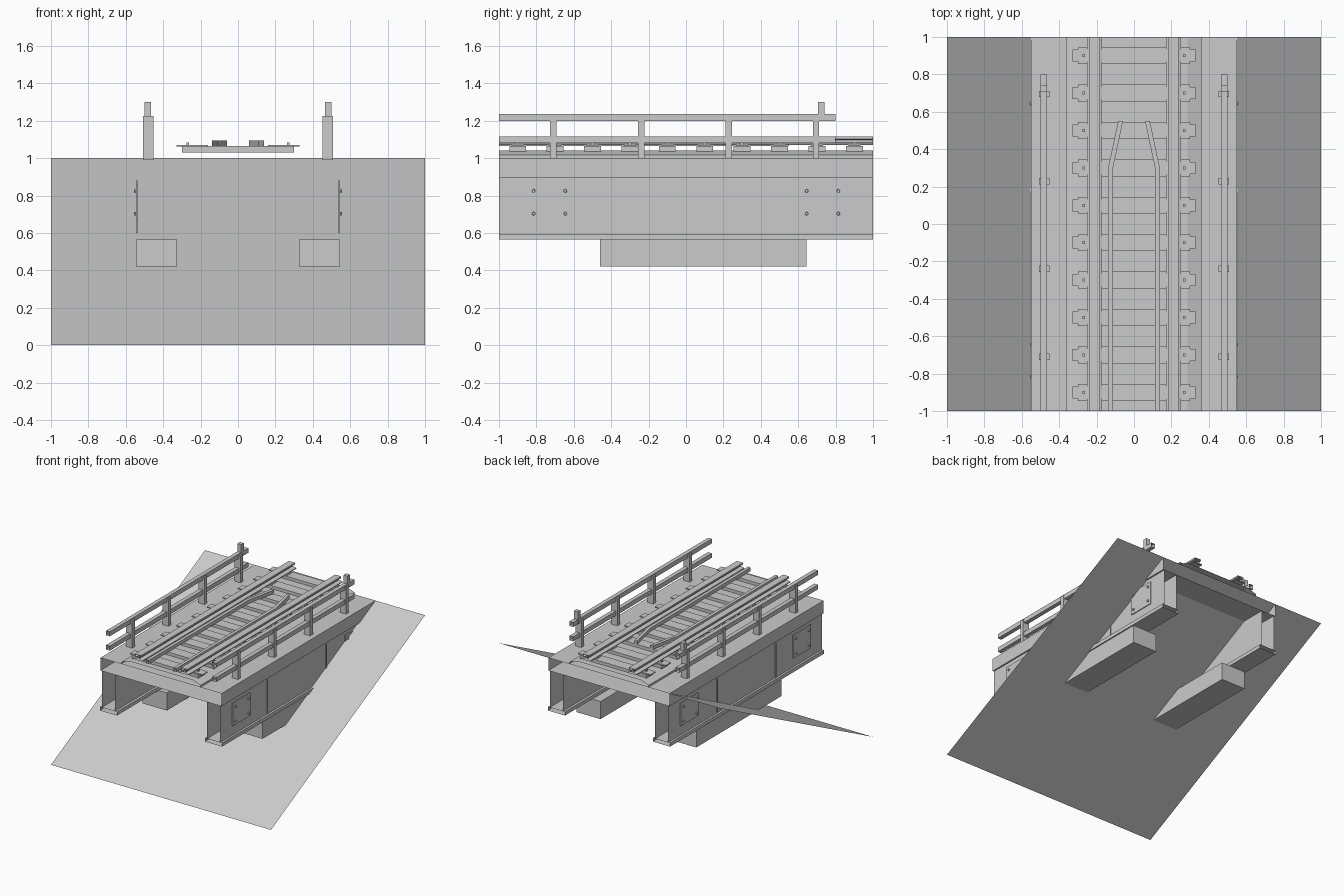
import bpy, bmesh
from mathutils import Vector, Matrix

cube = bpy.data.objects.get("Cube")
if cube:
    bpy.data.objects.remove(cube, do_unlink=True)

grey = bpy.data.materials.new("plain grey")
grey.use_nodes = True
colour = (0.6, 0.6, 0.6, 1)
grey.diffuse_color = colour
grey.node_tree.nodes["Principled BSDF"].inputs["Base Color"].default_value = colour


def finish(name, bm):
    bmesh.ops.recalc_face_normals(bm, faces=bm.faces)
    mesh = bpy.data.meshes.new(name)
    bm.to_mesh(mesh)
    bm.free()
    mesh.materials.append(grey)
    ob = bpy.data.objects.new(name, mesh)
    bpy.context.collection.objects.link(ob)
    return ob


def add_box(bm, x0, x1, y0, y1, z0, z1):
    centre = Vector((x0 + x1, y0 + y1, z0 + z1)) / 2
    size = Matrix.Diagonal((x1 - x0, y1 - y0, z1 - z0, 1))
    bmesh.ops.create_cube(bm, size=1, matrix=Matrix.Translation(centre) @ size)


def boxes(name, items):
    bm = bmesh.new()
    for item in items:
        add_box(bm, *item)
    return finish(name, bm)


def tube(name, profile, y0=-1, y1=1):
    """Open-ended section running along y."""
    bm = bmesh.new()
    a = [bm.verts.new((x, y0, z)) for x, z in profile]
    b = [bm.verts.new((x, y1, z)) for x, z in profile]
    for i in range(len(a)):
        j = (i + 1) % len(a)
        bm.faces.new((a[i], a[j], b[j], b[i]))
    return finish(name, bm)


def rect(x0, x1, z0, z1):
    return [(x0, z0), (x1, z0), (x1, z1), (x0, z1)]


def mirror(ob):
    mod = ob.modifiers.new("other side", 'MIRROR')
    mod.use_mirror_merge = False
    return ob


# Sloping ground sheet
bm = bmesh.new()
bm.faces.new([bm.verts.new((x, y, (y + 1) / 2))
              for x, y in ((-1, -1), (1, -1), (1, 1), (-1, 1))])
finish("ground_sheet", bm)

# Deck slab and track bed with sloping shoulders
tube("deck_slab", rect(-0.55, 0.55, 0.895, 1.0))
tube("track_bed", [(-0.36, 1.001), (0.36, 1.001), (0.36, 1.016),
                   (0.285, 1.041), (-0.285, 1.041), (-0.36, 1.016)])

# Box girders with bottom flanges, stiffeners and bearing blocks
mirror(tube("girder", rect(0.42, 0.538, 0.595, 0.895)))
mirror(tube("bottom_flange", rect(0.40, 0.555, 0.565, 0.595)))
mirror(boxes("stiffener", [(0.537, 0.545, y - 0.004, y + 0.004, 0.6, 0.88)
                           for y in (-0.39, 0.37)]))
mirror(boxes("bearing_block", [(0.325, 0.545, -0.46, 0.645, 0.42, 0.565)]))

# Bolted side plates
plate_centres = (-0.73, 0.73)
mirror(boxes("side_plate", [(0.537, 0.545, y - 0.113, y + 0.113, 0.67, 0.86)
                            for y in plate_centres]))
bm = bmesh.new()
for y in plate_centres:
    for dy in (-0.085, 0.085):
        for z in (0.703, 0.825):
            place = Matrix.Translation((0.548, y + dy, z)) @ Matrix.Rotation(1.5708, 4, 'Y')
            bmesh.ops.create_cone(bm, cap_ends=True, segments=8, radius1=0.01,
                                  radius2=0.008, depth=0.014, matrix=place)
mirror(finish("plate_bolts", bm))

# Sleepers, chairs and chair bolts
rows = [-0.9 + 0.2 * i for i in range(10)]
boxes("sleepers", [(-0.3, 0.3, y - 0.045, y + 0.045, 1.03, 1.066) for y in rows])
mirror(boxes("rail_chairs", [(0.16, 0.33, y - 0.032, y + 0.032, 1.062, 1.07) for y in rows]))
mirror(boxes("chair_bolts", [(0.262, 0.275, y - 0.008, y + 0.008, 1.07, 1.085) for y in rows]))

# Running rails: foot, web and head in one section
half = [(0.04, 1.07), (0.04, 1.076), (0.01, 1.084), (0.01, 1.098),
        (0.028, 1.102), (0.028, 1.115)]
section = [(0.21 + x, z) for x, z in half] + [(0.21 - x, z) for x, z in reversed(half)]
mirror(tube("running_rail", section))

# Guard rails bending inward at the back end
bm = bmesh.new()
rings = []
for x, y in ((0.125, -1), (0.125, 0.3), (0.072, 0.55)):
    rings.append([bm.verts.new((px, y, z)) for px, z in rect(x - 0.013, x + 0.013, 1.066, 1.095)])
for a, b in zip(rings, rings[1:]):
    for i in range(4):
        j = (i + 1) % 4
        bm.faces.new((a[i], a[j], b[j], b[i]))
bm.faces.new(rings[-1])
mirror(finish("guard_rail", bm))

# Fences: posts, end post and two long rails
mirror(boxes("fence_posts", [(0.453, 0.508, y - 0.017, y + 0.017, 0.99, 1.225)
                             for y in (-0.71, -0.24, 0.228, 0.695)]))
mirror(boxes("fence_end_post", [(0.465, 0.5, 0.705, 0.74, 1.2, 1.3)]))
for name, z in (("upper_fence_rail", 1.198), ("lower_fence_rail", 1.08)):
    mirror(tube(name, rect(0.466, 0.5, z, z + 0.037), -1, 0.8))
